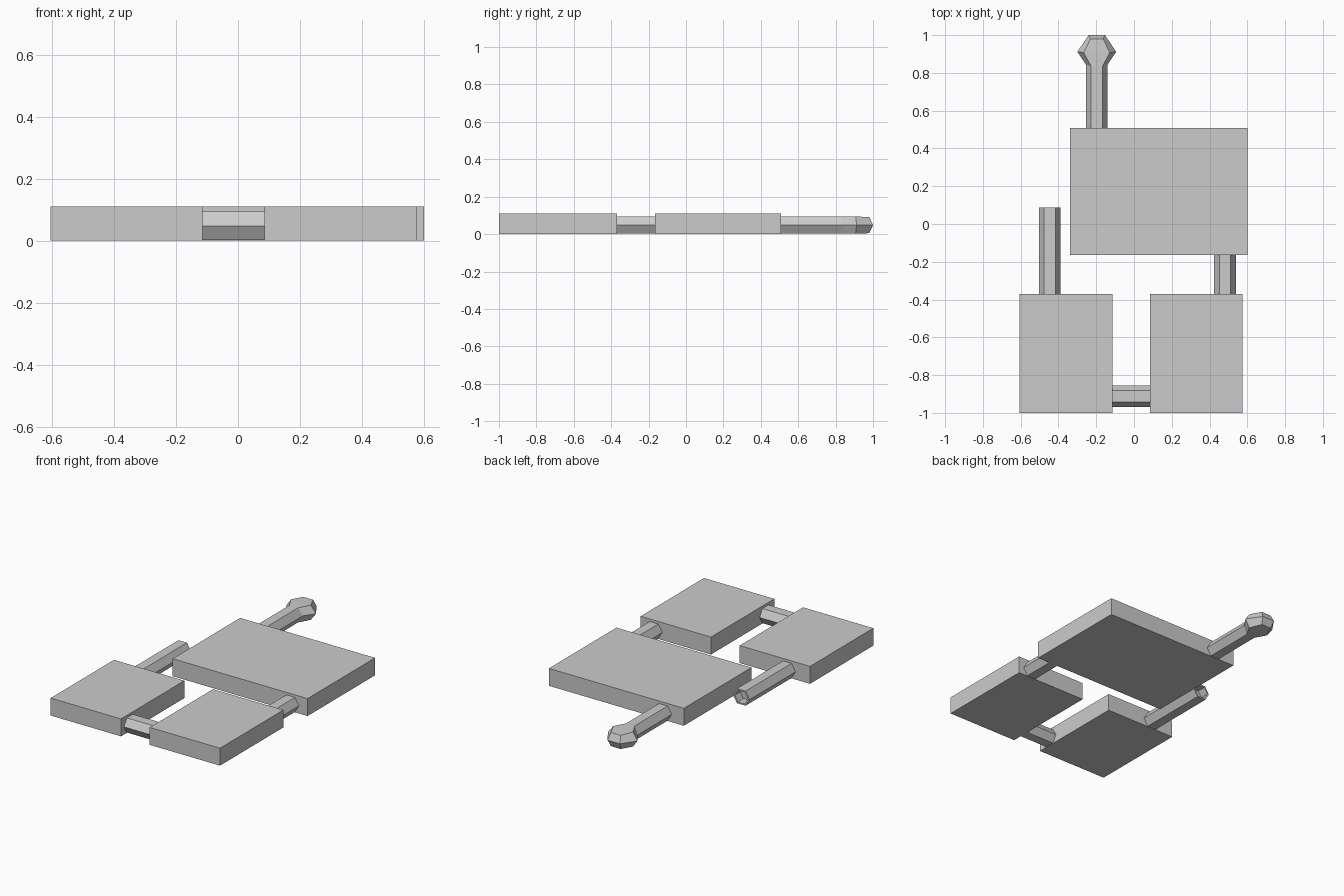
import bpy, bmesh
from mathutils import Vector, Matrix
import math

if "Cube" in bpy.data.objects:
    bpy.data.objects.remove(bpy.data.objects["Cube"])

ZC, H = 0.048, 0.046   # bar axis height and half height
W, F = 0.058, 0.03     # bar half width at the side ridge and at the flats


def finish(name, bm):
    bmesh.ops.recalc_face_normals(bm, faces=bm.faces)
    mesh = bpy.data.meshes.new(name)
    bm.to_mesh(mesh)
    bm.free()
    obj = bpy.data.objects.new(name, mesh)
    bpy.context.collection.objects.link(obj)
    return obj


def slab(name, x0, x1, y0, y1, height=0.11):
    bm = bmesh.new()
    bmesh.ops.create_cube(bm, size=1)
    bmesh.ops.scale(bm, vec=(x1 - x0, y1 - y0, height), verts=bm.verts)
    bmesh.ops.translate(bm, vec=((x0 + x1) / 2, (y0 + y1) / 2, height / 2), verts=bm.verts)
    return finish(name, bm)


def hex_loft(name, sections, origin, angle=0):
    """Loft six-sided sections along y: (ridge y, flat y, ridge half width, flat half width, half height)."""
    bm = bmesh.new()
    rings = []
    for yr, yf, w, f, h in sections:
        pts = [(w, yr, 0), (f, yf, h), (-f, yf, h), (-w, yr, 0), (-f, yf, -h), (f, yf, -h)]
        rings.append([bm.verts.new(p) for p in pts])
    for a, b in zip(rings, rings[1:]):
        for i in range(6):
            j = (i + 1) % 6
            bm.faces.new((a[i], a[j], b[j], b[i]))
    # each cap is two quads meeting on the ridge line
    for r in (rings[0], rings[-1]):
        bm.faces.new(r[:4])
        bm.faces.new((r[3], r[4], r[5], r[0]))
    bmesh.ops.transform(bm, matrix=Matrix.Translation(origin) @ Matrix.Rotation(angle, 4, 'Z'), verts=bm.verts)
    return finish(name, bm)


def section(y, s=1.0):
    return (y, y, W * s, F * s, H * s)


# Slabs
slab("front_left_slab", -0.605, -0.115, -1.0, -0.37)
slab("front_right_slab", 0.085, 0.575, -1.0, -0.37)
slab("rear_slab", -0.34, 0.60, -0.165, 0.507)

# Connecting bars between slabs
hex_loft("front_bar", [section(-0.1), section(0.1)], (-0.015, -0.912, ZC), math.pi / 2)
hex_loft("right_bar", [section(-0.37), section(-0.165)], (0.482, 0, ZC))

# Free bar with a shallow socket in its end
hex_loft("left_bar", [section(-0.37), section(-0.185), section(0.02), section(0.087),
                      section(0.087, 0.8), section(0.03, 0.8)], (-0.446, 0, ZC))

# Rear bar with a faceted knob
hex_loft("knob_bar", [section(0.507), section(0.63), section(0.66),
                      (0.845, 0.835, W, F, H),
                      (0.912, 0.907, 0.103, 0.069, H),
                      (1.0, 0.98, 0.043, 0.034, 0.043)], (-0.197, 0, ZC))
